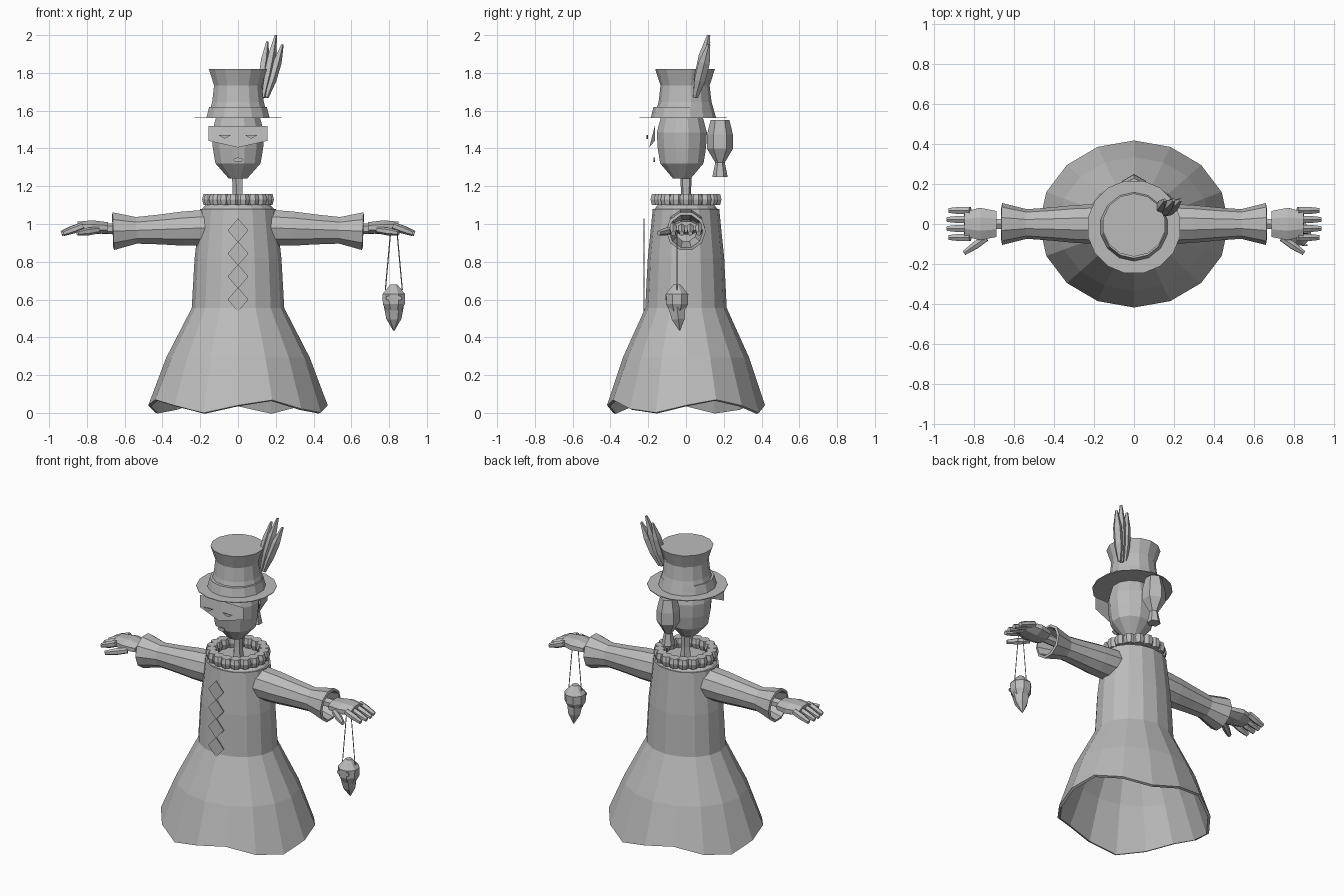
import bpy
from math import atan2, cos, sin, pi
from mathutils import Vector

if "Cube" in bpy.data.objects:
    bpy.data.objects.remove(bpy.data.objects["Cube"], do_unlink=True)

shade = .5
grey = bpy.data.materials.new("plain grey")
grey.use_nodes = True
grey.diffuse_color = (shade, shade, shade, 1)
grey.node_tree.nodes["Principled BSDF"].inputs["Base Color"].default_value = grey.diffuse_color


def make_object(name, verts, faces):
    mesh = bpy.data.meshes.new(name)
    mesh.from_pydata(verts, [], faces)
    mesh.materials.append(grey)
    obj = bpy.data.objects.new(name, mesh)
    bpy.context.collection.objects.link(obj)
    return obj


def loft(name, start, end, radii, sides=6, ratio=1, turn=0, hollow=False):
    """Skin evenly spaced rings from start to end; hollow leaves the end open with a thick rim."""
    start, end = Vector(start), Vector(end)
    axis = (end - start).normalized()
    facing = abs(axis.y) > .9
    reference = Vector((0, 0, 1)) if facing else Vector((0, 1, 0))
    across = reference.cross(axis).normalized()
    along = axis.cross(across)
    verts, faces = [], []
    for row, radius in enumerate(radii):
        centre = start.lerp(end, row / (len(radii) - 1))
        for side in range(sides):
            angle = 2 * pi * side / sides + turn
            offset = across * cos(angle) + along * sin(angle) * ratio
            verts.append(centre + offset * radius)
    for low in range(0, len(verts) - sides, sides):
        for side in range(sides):
            following = (side + 1) % sides
            faces.append((low + side, low + following,
                          low + sides + following, low + sides + side))
    faces.append(tuple(reversed(range(sides))))
    if not hollow:
        faces.append(tuple(range(len(verts) - sides, len(verts))))
    obj = make_object(name, verts, faces)
    if hollow:
        rim = obj.modifiers.new("rim", "SOLIDIFY")
        rim.thickness, rim.offset = .016, -1
    return obj


def upright(name, bottom, top, radii, sides, y=0, x=0, ratio=1):
    return loft(name, (x, y, bottom), (x, y, top), radii, sides, ratio, turn=pi / sides)


def plate(name, x, y, z, radius, sides, ratio=1, turn=0):
    """Thin polygon facing the front."""
    depth = Vector((0, .003, 0))
    centre = Vector((x, y, z))
    return loft(name, centre - depth, centre + depth, (radius, radius), sides, ratio, turn)


# Robe with a wavy open hem
robe = loft("robe", (0, 0, 1.08), (0, 0, .03), (.2, .23, .245, .38, .475),
            sides=16, ratio=.88, hollow=True)
for vertex in robe.data.vertices:
    if vertex.co.z < .1:
        angle = atan2(vertex.co.y, vertex.co.x)
        vertex.co.z = .035 - .035 * cos(4 * (angle + 2))
loft("yoke", (0, 0, 1.07), (0, 0, 1.1), (.2, .17), sides=16, ratio=.88)

# Diamonds down the front
for step in range(4):
    plate("front_diamond", 0, -.222, .6 + .122 * step, .055, sides=4, ratio=1.16)

# Ruffled collar from a ring of pleats
pleats = 18
for step in range(pleats):
    angle = 2 * pi * step / pleats
    upright("collar_pleat", 1.1, 1.16, (.03, .038, .03), sides=8,
            x=.155 * cos(angle), y=.155 * sin(angle))

# Neck and head
upright("neck", 1.08, 1.26, (.035, .028, .032), sides=5)
upright("head", 1.24, 1.565, (.05, .124, .138, .143, .12), sides=12, y=-.022, ratio=.96)

# Mask folded along the nose
mask_verts = []
for side in (-1, 0, 1):
    middle = 1 - abs(side)
    mask_verts.append((side * .155, -.165, 1.52))
    mask_verts.append((side * .155, -.165 - .03 * middle, 1.44 - .035 * middle))
make_object("mask", mask_verts, [(0, 1, 3, 2), (2, 3, 5, 4)])

# Eyes and mouth
for side in (-1, 1):
    plate("eye", side * .07, -.205, 1.465, .04, sides=3, ratio=.35, turn=-pi / 2)
plate("mouth", 0, -.168, 1.34, .026, sides=8, ratio=.45)

# Hat: crown, band and flat brim
upright("hat_crown", 1.56, 1.82, (.165, .14, .13, .158), sides=14, y=-.005)
upright("hat_band", 1.56, 1.62, (.172, .157), sides=14, y=-.015)
upright("hat_brim", 1.56, 1.564, (.236, .236), sides=16, y=-.015)

# Feathers fanned out from the hat side
for spread, height in ((-.045, 1.965), (0, 2), (.035, 1.95)):
    loft("hat_feather", (.135 + spread / 2, .05, 1.67), (.2 + spread, .12, height),
         (.01, .024, .024, .007), sides=5, ratio=1.3)

# Tied hair at the back
upright("hair_tail", 1.25, 1.55, (.04, .025, .07, .068, .05), sides=6, y=.18)

# Arms and hands
for side in (-1, 1):
    loft("sleeve", (side * .17, 0, .98), (side * .66, 0, .962),
         (.1, .095, .083, .074, .105), sides=10, turn=pi / 10, hollow=True)
    loft("wrist", (side * .5, 0, .975), (side * .72, 0, .975), (.028, .028))
    loft("palm", (side * .69, 0, .98), (side * .85, 0, .985),
         (.032, .04, .03), sides=8, ratio=2.2, turn=pi / 8)
    for finger in (-1.5, -.5, .5, 1.5):
        loft("finger", (side * .82, finger * .045, .99),
             (side * (.94 - .01 * abs(finger)), finger * .045, .95), (.02, .021, .014))
    loft("thumb", (side * .74, -.07, .968), (side * .85, -.145, .952), (.018, .021, .013))

# Hanging charm: strings, skull, eyes and point
x, y = .825, -.048
for side in (-1, 1):
    loft("charm_string", (x + side * .045, y, .65), (x + side * .016, y, .97),
         (.003, .003), sides=4)
    plate("charm_eye", x + side * .03, y - .058, .608, .013, sides=6)
upright("charm_skull", .525, .68, (.035, .063, .065, .02), sides=8, x=x, y=y)
loft("charm_point", (x, y, .56), (x, y + .015, .435), (.052, .04, .003))
